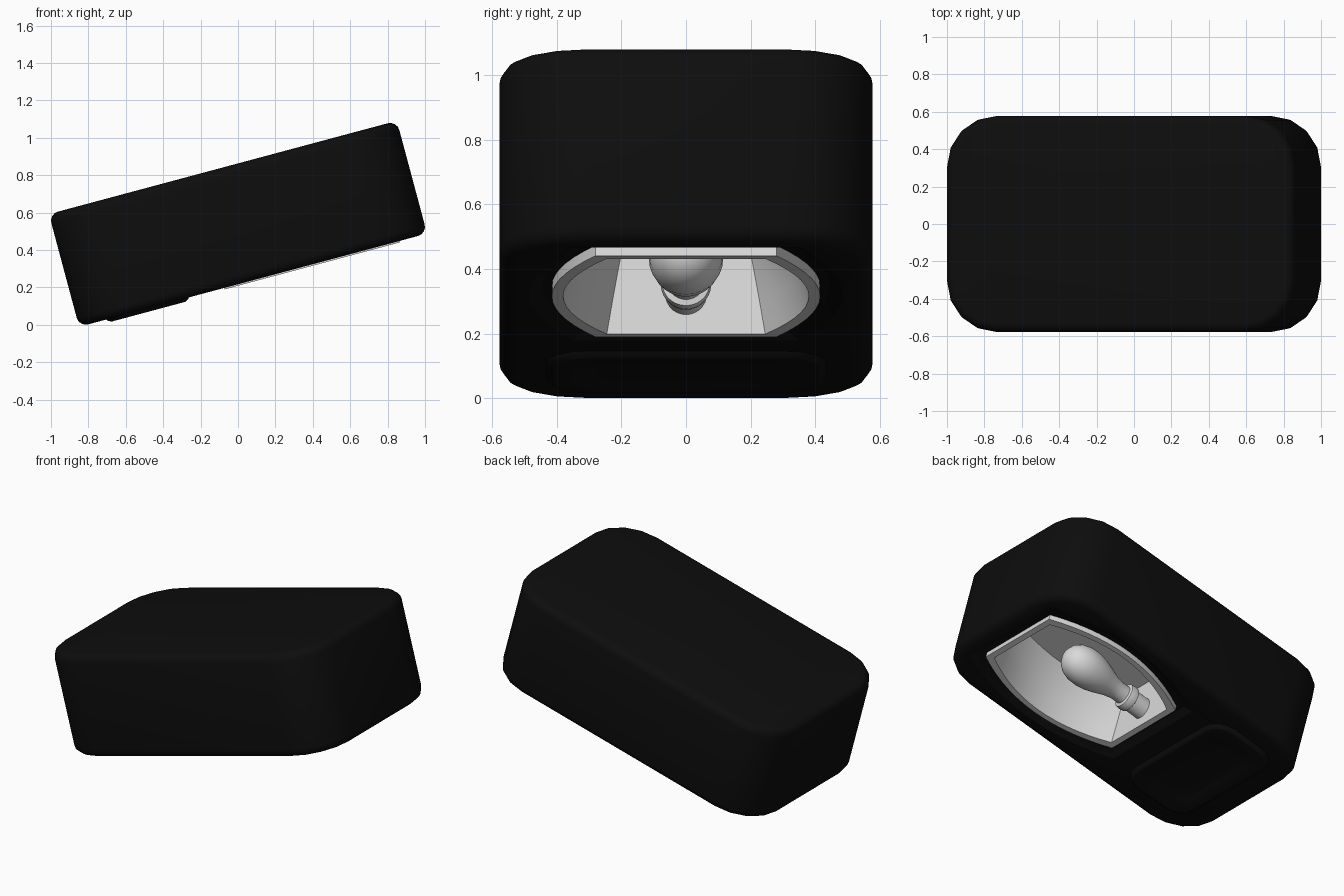
import bpy, bmesh, math
from mathutils import Matrix, Vector

if "Cube" in bpy.data.objects:
    bpy.data.objects.remove(bpy.data.objects["Cube"])

# Everything is modelled level, then tilted 15 degrees and lifted
TILT = Matrix.Translation((0, 0, 0.54)) @ Matrix.Rotation(math.radians(-15), 4, 'Y')


def material(name, v):
    m = bpy.data.materials.new(name)
    m.diffuse_color = (v, v, v, 1)
    m.use_nodes = True
    m.node_tree.nodes["Principled BSDF"].inputs["Base Color"].default_value = m.diffuse_color
    return m


BLACK = material("black_housing", 0.004)
SILVER = material("silver_reflector", 0.70)


def loft(name, rings, mat, angle=30):
    """Skin a stack of equal-count rings and cap both ends."""
    bm = bmesh.new()
    loops = [[bm.verts.new(TILT @ Vector(p)) for p in r] for r in rings]
    n = len(loops[0])
    for a, b in zip(loops, loops[1:]):
        for i in range(n):
            j = (i + 1) % n
            bm.faces.new((a[i], a[j], b[j], b[i]))
    bm.faces.new(loops[0])
    bm.faces.new(loops[-1])
    bmesh.ops.recalc_face_normals(bm, faces=bm.faces)
    me = bpy.data.meshes.new(name)
    bm.to_mesh(me)
    bm.free()
    me.materials.append(mat)
    ob = bpy.data.objects.new(name, me)
    bpy.context.collection.objects.link(ob)
    smooth(ob, angle)
    return ob


def activate(ob):
    bpy.ops.object.select_all(action='DESELECT')
    ob.select_set(True)
    bpy.context.view_layer.objects.active = ob


def smooth(ob, angle):
    activate(ob)
    bpy.ops.object.shade_smooth_by_angle(angle=math.radians(angle))


def rounded(cx, hx, hy, r, z, seg=4):
    """Rounded rectangle ring."""
    pts = []
    for q, (sx, sy) in enumerate(((1, 1), (-1, 1), (-1, -1), (1, -1))):
        for k in range(seg + 1):
            a = math.pi / 2 * (q + k / seg)
            pts.append((cx + sx * (hx - r) + r * math.cos(a),
                        sy * (hy - r) + r * math.sin(a), z))
    return pts


def barrel(half, end, bulge, z, n=14):
    """Window outline: straight ends, bowed long sides."""
    pts = []
    for s in (1, -1):
        for k in range(n + 1):
            t = 1 - 2 * k / n
            y = end + (bulge - end) * (1 - t * t)
            pts.append((0.325 + s * t * half, s * y, z))
    return pts


def window(off, z):
    return barrel(0.485 + off, 0.28 + off, 0.415 + off, z)


# Housing: rounded box with softened top and bottom edges
HX, HY, HZ, R, E = 0.963, 0.577, 0.312, 0.27, 0.05
steps = [math.pi / 2 * k / 4 for k in range(5)]
low = [(E * (1 - math.sin(a)), -HZ + E * (1 - math.cos(a))) for a in steps]
prof = low + [(i, -z) for i, z in reversed(low)]
housing = loft("housing", [rounded(0, HX - i, HY - i, R - i, z) for i, z in prof], BLACK)

# Recess around the lamp window and the cavity behind it
cutter = loft("recess_cutter", [window(0.10, -0.34), window(0.07, -0.312),
                                window(0.03, -0.287), window(-0.012, -0.287),
                                window(-0.012, 0.03)], BLACK)
cutter.hide_render = True
mod = housing.modifiers.new("recess", 'BOOLEAN')
mod.operation = 'DIFFERENCE'
mod.solver = 'EXACT'
mod.object = cutter
activate(housing)
bpy.ops.object.modifier_apply(modifier=mod.name)
bpy.data.objects.remove(cutter)
smooth(housing, 30)

# Raised access cover with a shallow dished centre
loft("access_cover", [rounded(-0.585, 0.235, 0.44, 0.14, -0.30),
                      rounded(-0.585, 0.225, 0.43, 0.13, -0.318),
                      rounded(-0.585, 0.205, 0.41, 0.11, -0.330),
                      rounded(-0.585, 0.165, 0.35, 0.10, -0.330),
                      rounded(-0.590, 0.130, 0.29, 0.09, -0.318),
                      rounded(-0.590, 0.110, 0.26, 0.08, -0.316)], BLACK)

# Reflector: outer shell, flat rim, and deep curved dish
loft("reflector", [barrel(0.45, 0.21, 0.30, 0.01),
                   window(-0.02, -0.20),
                   window(-0.02, -0.287),
                   window(0.0, -0.287),
                   window(0.0, -0.320),
                   window(-0.035, -0.320),
                   barrel(0.442, 0.228, 0.360, -0.22),
                   barrel(0.432, 0.210, 0.325, -0.12),
                   barrel(0.420, 0.190, 0.270, -0.02)], SILVER, 35)

# Lamp bulb and base, turned along the long axis
profile = [(-0.15, 0.064), (-0.03, 0.064), (-0.025, 0.074), (0.0, 0.078),
           (0.025, 0.074), (0.03, 0.056), (0.08, 0.056), (0.13, 0.066),
           (0.19, 0.088), (0.25, 0.106), (0.31, 0.115), (0.36, 0.113),
           (0.41, 0.098), (0.445, 0.072), (0.465, 0.04), (0.472, 0.01)]
N = 28
loft("lamp_bulb", [[(u, r * math.cos(2 * math.pi * k / N),
                     -0.195 + r * math.sin(2 * math.pi * k / N)) for k in range(N)]
                   for u, r in profile], SILVER, 40)
